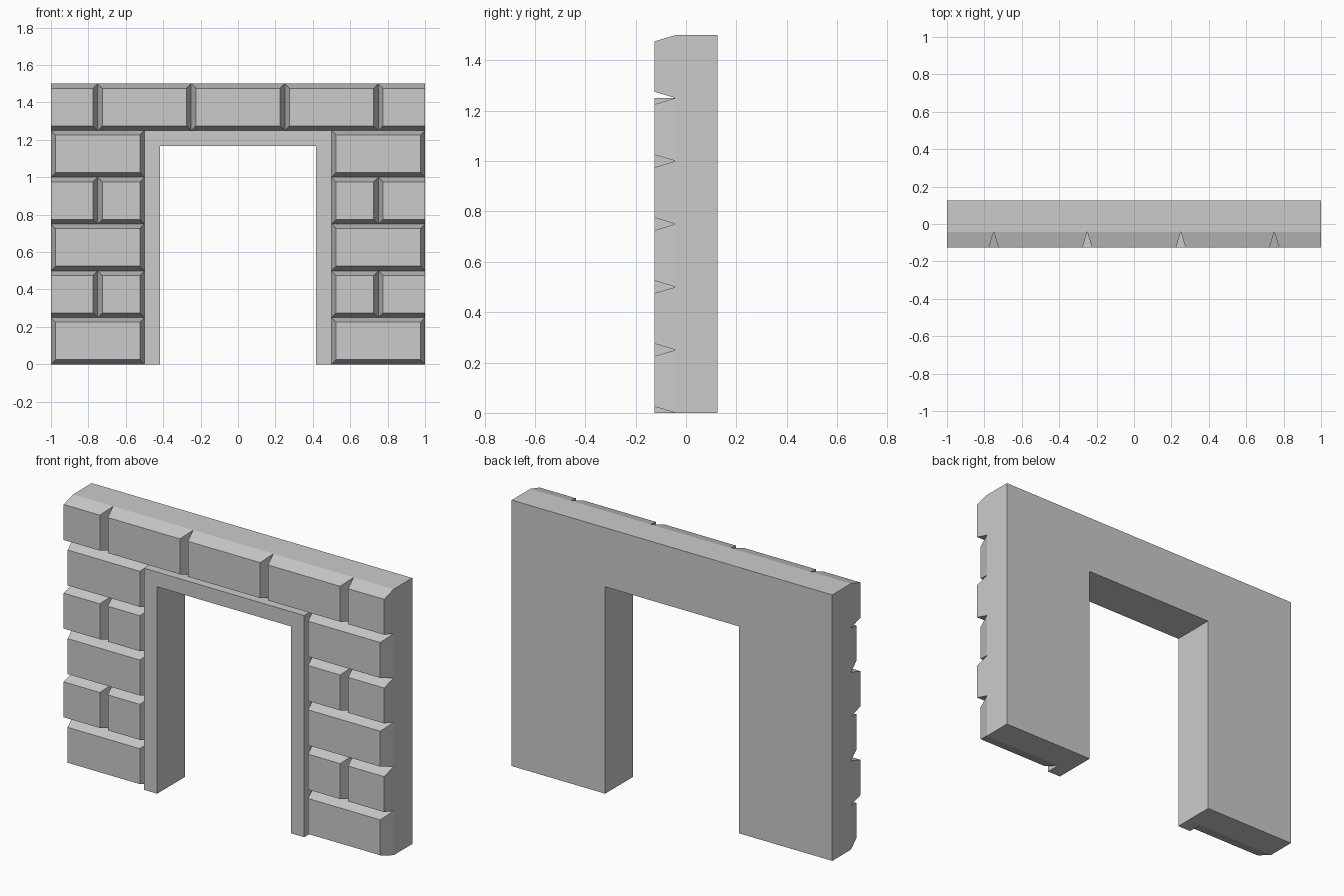
import bpy

if "Cube" in bpy.data.objects:
    bpy.data.objects.remove(bpy.data.objects["Cube"])

FRONT, JOINT, BACK = -0.125, -0.0417, 0.125   # brick face, joint depth, rear face
CHAMFER = 0.025
ROW = 0.25
OPEN_X, OPEN_Z = 0.4167, 1.1667               # door opening


def shell(name, front, back, y_front, y_back, cap):
    """Join two counter-clockwise x,z outlines; close only the visible cap."""
    n = len(front)
    verts = [(x, y_front, z) for x, z in front] + [(x, y_back, z) for x, z in back]
    faces = [((i + 1) % n, i, n + i, n + (i + 1) % n) for i in range(n)]
    if cap == "front":
        faces.append(tuple(range(n)))
    else:
        faces.append(tuple(reversed(range(n, 2 * n))))
    mesh = bpy.data.meshes.new(name)
    mesh.from_pydata(verts, [], faces)
    mesh.update()
    obj = bpy.data.objects.new(name, mesh)
    bpy.context.collection.objects.link(obj)
    return obj


def arch(half_width, height):
    """Outline of a wall with the door opening cut out."""
    w, h = half_width, height
    return [(-w, 0), (-OPEN_X, 0), (-OPEN_X, OPEN_Z), (OPEN_X, OPEN_Z),
            (OPEN_X, 0), (w, 0), (w, h), (-w, h)]


def rect(x0, x1, z0, z1):
    return [(x0, z0), (x1, z0), (x1, z1), (x0, z1)]


def brick(name, x0, x1, z0, left=True, right=True):
    """Block tapering towards the front; an end can stay flush."""
    z1 = z0 + ROW
    face = rect(x0 + CHAMFER * left, x1 - CHAMFER * right, z0 + CHAMFER, z1 - CHAMFER)
    shell(name, face, rect(x0, x1, z0, z1), FRONT, JOINT, "front")


# Wall body behind the bricks, and the raised door frame
shell("wall_body", arch(1, 1.5), arch(1, 1.5), JOINT, BACK, "back")
shell("door_frame", arch(0.5, 1.25), arch(0.5, 1.25), FRONT, JOINT, "front")

# Side courses: one long brick, then two half bricks, alternating
for row in range(5):
    z = row * ROW
    if row % 2 == 0:
        brick("long_brick_left", -1, -0.5, z)
        brick("long_brick_right", 0.5, 1, z)
    else:
        brick("end_brick_left", -1, -0.75, z, left=False)
        brick("half_brick_left", -0.75, -0.5, z)
        brick("half_brick_right", 0.5, 0.75, z)
        brick("end_brick_right", 0.75, 1, z, right=False)

# Top course across the opening
joints = [-1, -0.75, -0.25, 0.25, 0.75, 1]
for a, b in zip(joints, joints[1:]):
    brick("top_brick", a, b, 1.25, left=a > -1, right=b < 1)
